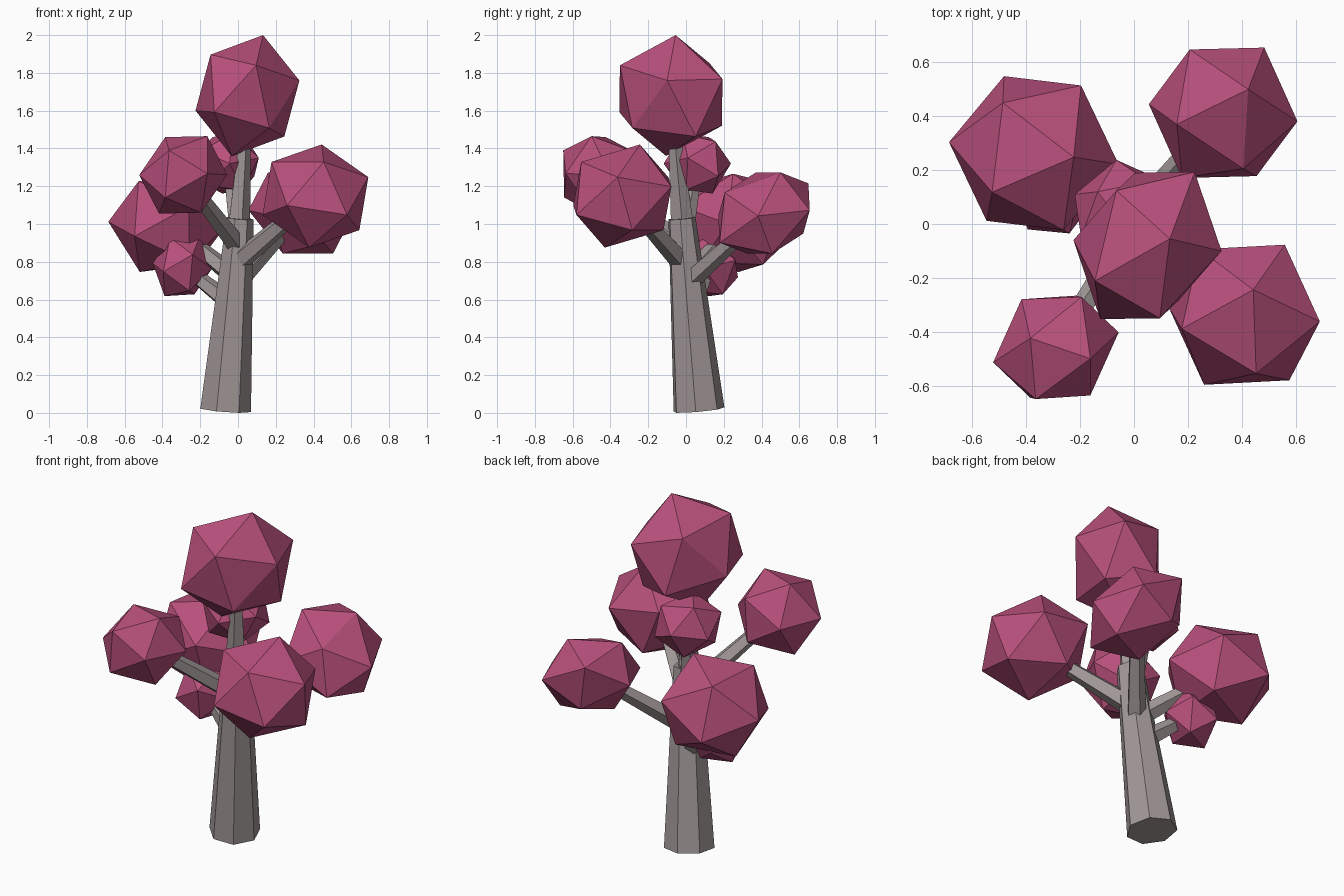
import bpy, bmesh
from math import cos, sin, pi, radians
from mathutils import Matrix, Vector

if "Cube" in bpy.data.objects:
    bpy.data.objects.remove(bpy.data.objects["Cube"])


def material(name, color):
    m = bpy.data.materials.new(name)
    m.diffuse_color = color
    m.use_nodes = True
    m.node_tree.nodes["Principled BSDF"].inputs["Base Color"].default_value = m.diffuse_color
    return m


BARK = material("bark", (0.36, 0.31, 0.31, 1))
LEAF = material("leaves", (0.48, 0.08, 0.2, 1))


def add(name, bm, mat):
    bmesh.ops.recalc_face_normals(bm, faces=bm.faces)
    me = bpy.data.meshes.new(name)
    bm.to_mesh(me)
    bm.free()
    me.materials.append(mat)
    ob = bpy.data.objects.new(name, me)
    bpy.context.collection.objects.link(ob)


def limb(name, p0, p1, r0, r1, sides=5, phase=0):
    """Tapered prism between two points, ends square to its axis."""
    p0, p1 = Vector(p0), Vector(p1)
    q = Vector((0, 0, 1)).rotation_difference(p1 - p0)
    bm = bmesh.new()
    rings = []
    for p, r in ((p0, r0), (p1, r1)):
        angles = [radians(phase) + 2 * pi * i / sides for i in range(sides)]
        rings.append([bm.verts.new(p + q @ Vector((r * cos(a), r * sin(a), 0)))
                      for a in angles])
    for i in range(sides):
        j = (i + 1) % sides
        bm.faces.new((rings[0][i], rings[0][j], rings[1][j], rings[1][i]))
    bm.faces.new(rings[0][::-1])
    bm.faces.new(rings[1])
    add(name, bm, BARK)


def columns(vectors):
    return Matrix(vectors).transposed()


# three neighbouring corners of the standard icosahedron
REF = columns(((0, 0, 1), (0.8944, 0, 0.4472), (0.2764, 0.8506, 0.4472)))


def clump(name, centre, corners):
    """Stretched, turned icosahedron set by three neighbouring corners."""
    m = columns(corners) @ REF.inverted()
    bm = bmesh.new()
    bmesh.ops.create_icosphere(bm, subdivisions=1, radius=1)
    for v in bm.verts:
        v.co = m @ v.co + Vector(centre)
    add(name, bm, LEAF)


# trunk
limb("trunk", (-0.069, 0.066, 0.016), (0.009, -0.023, 1.03), 0.139, 0.074, 7, -6)

# name, clump centre, clump corners, branch start, branch radii
parts = [
    ("top", (0.05, -0.08, 1.68),
     ((0.083, 0.025, 0.32), (0.275, -0.02, 0.08), (0.046, -0.27, 0.16)),
     (0.0, -0.018, 0.98), 0.064, 0.02),
    ("front_right", (0.41, -0.337, 1.148),
     ((0.033, 0.093, 0.273), (0.28, -0.025, 0.10), (0.15, 0.26, 0.05)),
     (0.0, -0.02, 0.80), 0.06, 0.035),
    ("front_left", (-0.29, -0.458, 1.26),
     ((-0.095, 0.034, 0.20), (0.128, -0.042, 0.205), (-0.075, -0.192, 0.13)),
     (0.0, -0.02, 0.88), 0.055, 0.035),
    ("back_left", (-0.372, 0.263, 1.006),
     ((0.148, -0.015, 0.26), (-0.115, 0.187, 0.21), (-0.155, -0.145, 0.22)),
     (-0.02, 0.02, 0.72), 0.055, 0.035),
    ("back_right", (0.331, 0.413, 1.058),
     ((0.093, 0.087, 0.215), (-0.172, -0.043, 0.215), (-0.124, 0.235, 0.157)),
     (0.01, 0.03, 0.71), 0.055, 0.035),
    ("upper_back", (-0.055, 0.06, 1.32),
     ((-0.08, 0.06, 0.14), (-0.01, 0.178, 0.0), (-0.165, 0.05, -0.03)),
     (0.0, -0.01, 0.92), 0.05, 0.03),
    ("lower_left", (-0.295, 0.12, 0.778),
     ((-0.10, -0.14, -0.03), (0.055, -0.155, 0.06), (-0.065, -0.075, 0.15)),
     (-0.04, 0.04, 0.58), 0.055, 0.035),
]
# branches and leaf clumps
for name, centre, corners, start, r0, r1 in parts:
    limb(name + "_branch", start, centre, r0, r1)
    clump(name + "_leaf_clump", centre, corners)
